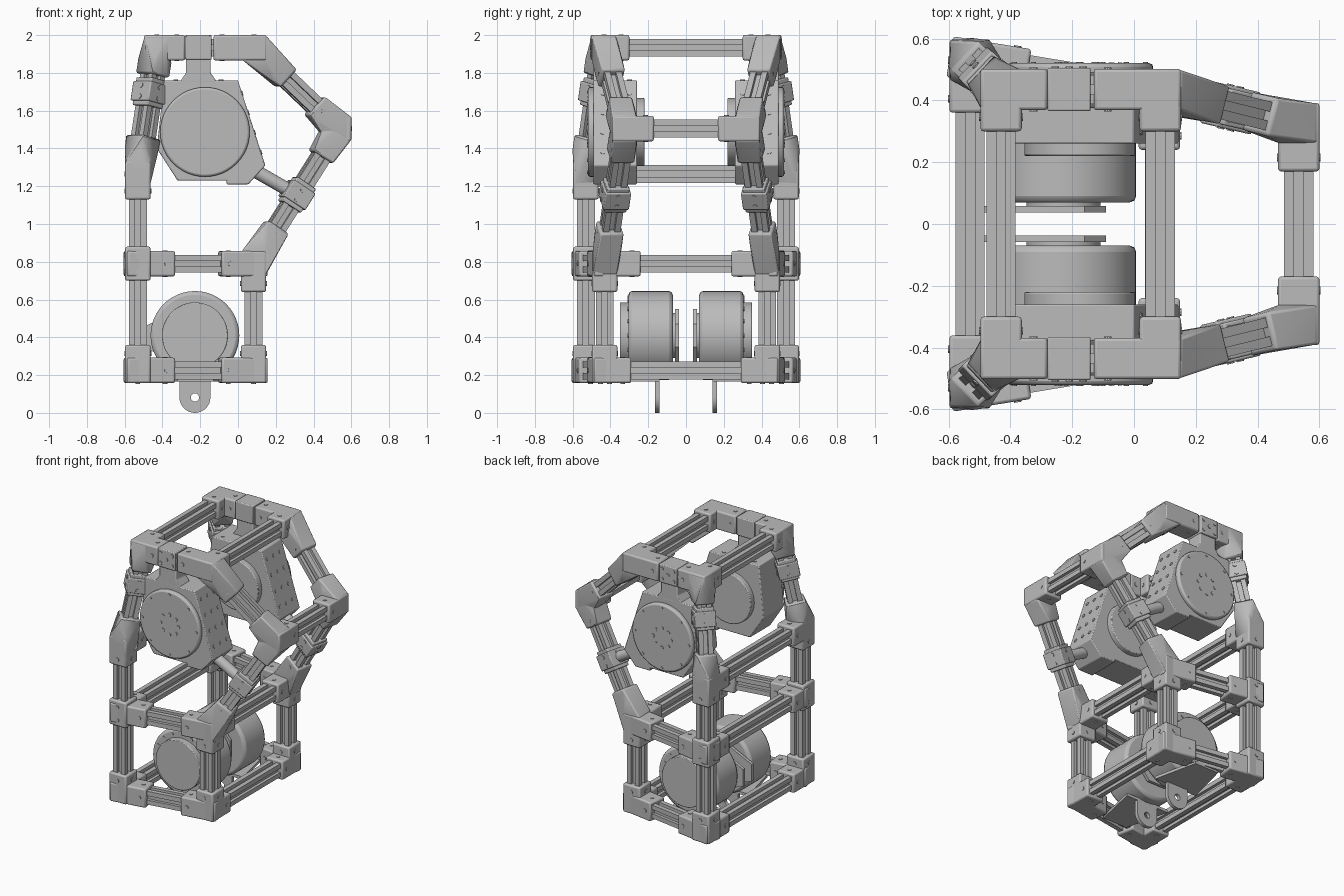
import bpy, bmesh
from math import pi, cos, sin
from mathutils import Vector, Matrix

cube = bpy.data.objects.get("Cube")
if cube:
    bpy.data.objects.remove(cube)

grey = bpy.data.materials.new("machined_grey")
grey.use_nodes = True
tone = (0.5, 0.5, 0.5, 1)
grey.diffuse_color = tone
grey.node_tree.nodes["Principled BSDF"].inputs["Base Color"].default_value = tone

H = 0.067      # half width of a connector sleeve
T = 0.047      # half width of a rail
X, Y, Z = Vector((1, 0, 0)), Vector((0, 1, 0)), Vector((0, 0, 1))
bolts = bmesh.new()


def finish(name, bm, mirror=True, bevel=0.0):
    """Turn a bmesh into an object, mirrored across y when paired."""
    bmesh.ops.recalc_face_normals(bm, faces=bm.faces)
    mesh = bpy.data.meshes.new(name)
    bm.to_mesh(mesh)
    bm.free()
    ob = bpy.data.objects.new(name, mesh)
    bpy.context.collection.objects.link(ob)
    mesh.materials.append(grey)
    bpy.ops.object.select_all(action='DESELECT')
    ob.select_set(True)
    bpy.context.view_layer.objects.active = ob
    bpy.ops.object.shade_smooth_by_angle(angle=0.6)
    if bevel:
        mod = ob.modifiers.new("edge", 'BEVEL')
        mod.width, mod.segments, mod.limit_method = bevel, 2, 'ANGLE'
        mod.angle_limit = 0.6
    if mirror:
        mod = ob.modifiers.new("pair", 'MIRROR')
        mod.use_axis = (False, True, False)
        mod.use_mirror_merge = False
    return ob


def turn(d):
    return d.to_track_quat('Z', 'Y').to_matrix()


def corners(c, rot, half):
    return [c + rot @ Vector((i * half[0], j * half[1], k * half[2]))
            for i in (-1, 1) for j in (-1, 1) for k in (-1, 1)]


def hull(bm, pts):
    part = bmesh.new()
    for p in pts:
        part.verts.new(p)
    res = bmesh.ops.convex_hull(part, input=part.verts)
    inner = [v for v in part.verts if not v.link_faces]
    bmesh.ops.delete(part, geom=inner, context='VERTS')
    bmesh.ops.dissolve_limit(part, angle_limit=0.02, verts=part.verts, edges=part.edges)
    temp = bpy.data.meshes.new("temp")
    part.to_mesh(temp)
    part.free()
    bm.from_mesh(temp)
    bpy.data.meshes.remove(temp)


def cyl(bm, a, b, r, seg=48):
    d = b - a
    m = Matrix.Translation((a + b) / 2) @ turn(d).to_4x4()
    bmesh.ops.create_cone(bm, cap_ends=True, segments=seg, radius1=r, radius2=r,
                          depth=d.length, matrix=m)


def bolt(p, n, r=0.013):
    cyl(bolts, p - n * 0.004, p + n * 0.004, r, 10)


def collar_bolts(c, rot, h):
    for axis in (0, 1):
        for s in (-1, 1):
            n = rot.col[axis] * s
            bolt(c + n * h, n)


def prism(bm, outline, y0, y1):
    """Extrude an x-z outline along y."""
    face = bm.faces.new([bm.verts.new((x, y0, z)) for x, z in outline])
    new = bmesh.ops.extrude_face_region(bm, geom=[face])["geom"]
    bmesh.ops.translate(bm, vec=(0, y1 - y0, 0),
                        verts=[v for v in new if isinstance(v, bmesh.types.BMVert)])


def rail(name, a, b, mirror=True):
    """Slotted square extrusion between two points."""
    bm = bmesh.new()
    rot = turn(b - a)
    side = [(-T, T), (-0.015, T), (-0.015, 0.026), (0.015, 0.026), (0.015, T)]
    loop = []
    for k in range(4):
        c, s = round(cos(k * pi / 2)), round(-sin(k * pi / 2))
        loop += [Vector((x * c - y * s, x * s + y * c, 0)) for x, y in side]
    ends = [[bm.verts.new(p + rot @ v) for v in loop] for p in (a, b)]
    for e in ends:
        bm.faces.new(e)
    n = len(loop)
    for i in range(n):
        j = (i + 1) % n
        bm.faces.new((ends[0][i], ends[0][j], ends[1][j], ends[1][i]))
    finish(name, bm, mirror)


def node(name, p, arms):
    """Corner connector: one sleeve per (direction, length, oblique)."""
    bm = bmesh.new()
    for d, length, oblique in arms:
        d = d.normalized()
        rot = turn(d)
        if oblique:
            pts = corners(p, Matrix.Identity(3), (H * 0.95,) * 3)
            pts += corners(p + d * (length - 0.04), rot, (H * 0.93, H * 0.93, 0.04))
        else:
            pts = corners(p + d * (length - H) / 2, rot, (H, H, (length + H) / 2))
        hull(bm, pts)
        collar_bolts(p + d * (length - 0.045), rot, H * 0.93 if oblique else H)
    finish(name, bm, bevel=0.01)


def clamp(name, p, d):
    """Split collar gripping a strut."""
    bm = bmesh.new()
    d = d.normalized()
    rot = turn(d)
    hull(bm, corners(p, rot, (0.06, 0.06, 0.075)))
    hull(bm, corners(p, rot, (0.07, 0.07, 0.052)))
    for s in (-0.03, 0.03):
        collar_bolts(p + d * s, rot, 0.07)
    finish(name, bm, bevel=0.006)


# Joint positions on the +y side
base_rear, base_front = Vector((-0.53, 0.53, 0.225)), Vector((0.082, 0.43, 0.225))
mid_rear, mid_front = Vector((-0.53, 0.53, 0.79)), Vector((0.082, 0.43, 0.79))
knee = Vector((-0.53, 0.53, 1.265))
top_rear, top_front = Vector((-0.43, 0.435, 1.933)), Vector((0.085, 0.435, 1.933))
elbow = Vector((0.533, 0.325, 1.505))
run = base_front - base_rear

# Rails and struts
for name, a, b in (
        ("base_side_rail", base_rear, base_front), ("mid_side_rail", mid_rear, mid_front),
        ("rear_post", base_rear, knee), ("front_post", base_front, mid_front),
        ("rear_strut", knee, top_rear), ("top_side_rail", top_rear, top_front),
        ("upper_front_strut", top_front, elbow), ("lower_front_strut", elbow, mid_front)):
    rail(name, a, b)
for name, p in (("base_rear", base_rear), ("base_front", base_front), ("mid_rear", mid_rear),
                ("mid_front", mid_front), ("knee", knee), ("top_rear", top_rear),
                ("top_front", top_front), ("elbow", elbow)):
    rail(name + "_cross_rail", p, Vector((p.x, -p.y, p.z)), False)

# Corner connectors
node("base_rear_connector", base_rear, [(Z, 0.135, 0), (run, 0.19, 0), (-Y, 0.17, 0)])
node("base_front_connector", base_front, [(Z, 0.135, 0), (-run, 0.18, 0), (-Y, 0.14, 0)])
node("mid_rear_connector", mid_rear,
     [(Z, 0.09, 0), (-Z, 0.09, 0), (run, 0.19, 0), (-Y, 0.17, 0)])
node("mid_front_connector", mid_front,
     [(-Z, 0.15, 0), (-run, 0.18, 0), (-Y, 0.19, 0), (elbow - mid_front, 0.23, 1)])
node("knee_connector", knee, [(-Z, 0.135, 0), (-Y, 0.17, 0), (top_rear - knee, 0.2, 1)])
node("top_rear_connector", top_rear,
     [(X, 0.15, 0), (-Y, 0.135, 0), (knee - top_rear, 0.15, 1)])
node("top_front_connector", top_front,
     [(-X, 0.215, 0), (-Y, 0.135, 0), (elbow - top_front, 0.24, 1)])
node("elbow_connector", elbow,
     [(-Y, 0.155, 0), (top_front - elbow, 0.18, 1), (mid_front - elbow, 0.18, 1)])

# Strut clamps and the rod bracing the upper drive
clamp("rear_strut_clamp", knee.lerp(top_rear, 0.64), top_rear - knee)
grip = elbow.lerp(mid_front, 0.49)
clamp("front_strut_clamp", grip, elbow - mid_front)
bm = bmesh.new()
cyl(bm, Vector((0.04, 0.385, 1.31)), grip, 0.036, 24)
finish("brace_rod", bm)

# Upper drive: faceted case, outer disc, inner flange
bm = bmesh.new()
case = [(-0.39, 1.76), (0.0, 1.76), (0.145, 1.31), (0.055, 1.21), (-0.06, 1.21),
        (-0.06, 1.23), (-0.32, 1.23), (-0.43, 1.4)]
prism(bm, case, 0.26, 0.49)
finish("upper_drive_case", bm, bevel=0.006)
hub = Vector((-0.175, 0, 1.487))
bm = bmesh.new()
cyl(bm, hub + Y * 0.48, hub + Y * 0.52, 0.237)
finish("upper_drive_disc", bm, bevel=0.012)
bm = bmesh.new()
cyl(bm, hub + Y * 0.22, hub + Y * 0.27, 0.18)
finish("upper_drive_flange", bm, bevel=0.006)
for k in range(8):
    ray = Vector((cos(k * pi / 4), 0, sin(k * pi / 4)))
    bolt(hub + ray * 0.07 + Y * 0.52, Y)
    bolt(hub + ray * 0.212 + Y * 0.52, Y, 0.009)

# Bolt rows on the front and top faces of the case
a, b = Vector((0.0, 0, 1.76)), Vector((0.145, 0, 1.31))
normal = Vector((a.z - b.z, 0, b.x - a.x)).normalized()
for t in (0.15, 0.38, 0.61, 0.84):
    for y in (0.3, 0.37, 0.44):
        bolt(a.lerp(b, t) + Y * y, normal)
for x in (-0.33, -0.21, -0.09):
    bolt(Vector((x, 0.3, 1.76)), Z)

# Hanger wrapping the top rail
bm = bmesh.new()
hull(bm, corners(Vector((-0.21, 0.435, 1.935)), Matrix.Identity(3), (0.07, 0.07, 0.065)))
neck = [(-0.275, 1.88), (-0.145, 1.88), (-0.145, 1.8), (-0.11, 1.75), (-0.31, 1.75), (-0.275, 1.8)]
prism(bm, neck, 0.375, 0.49)
finish("drive_hanger", bm, bevel=0.006)
for x in (-0.255, -0.165):
    for z in (1.9, 1.97):
        bolt(Vector((x, 0.505, z)), Y)
bolt(Vector((-0.21, 0.505, 1.935)), Y)

# Lower drive: drum, outer cap, shaft and inner plate
axle = Vector((-0.228, 0, 0.41))
for name, y0, y1, r, edge in (("lower_drive_drum", 0.07, 0.305, 0.235, 0.02),
                              ("lower_drive_cap", 0.3, 0.35, 0.175, 0.005),
                              ("lower_drive_shaft", 0.045, 0.08, 0.12, 0)):
    bm = bmesh.new()
    cyl(bm, axle + Y * y0, axle + Y * y1, r)
    finish(name, bm, bevel=edge)
for k in range(16):
    ray = Vector((cos(k * pi / 8), 0, sin(k * pi / 8)))
    bolt(axle + ray * 0.2 + Y * 0.305, Y, 0.011)
bm = bmesh.new()
prism(bm, [(-0.49, 0.34), (-0.49, 0.46), (-0.3, 0.55), (-0.16, 0.55),
           (-0.09, 0.47), (-0.09, 0.35), (-0.16, 0.27), (-0.3, 0.27)], 0.037, 0.058)
finish("lower_drive_plate", bm)

# Shelf under the drum, tapering outward to the side rail
bm = bmesh.new()
for z in (0.165, 0.185):
    for x, y in ((-0.4, 0.14), (-0.06, 0.14), (-0.13, 0.46), (-0.32, 0.46)):
        bm.verts.new((x, y, z))
bmesh.ops.convex_hull(bm, input=bm.verts)
finish("drive_shelf", bm)

# Hanging lug with a pin hole
bm = bmesh.new()
rings = []
for y in (0.14, 0.165):
    outer, inner = [], []
    for k in range(32):
        c, s = cos(k * pi / 16), sin(k * pi / 16)
        if s > 0.001:
            x, z = max(-1, min(1, c * 1.42)) * 0.082, min(1, s * 1.42) * 0.095
        else:
            x, z = c * 0.082, s * 0.082
        outer.append(bm.verts.new((-0.228 + x, y, 0.082 + z)))
        inner.append(bm.verts.new((-0.228 + c * 0.022, y, 0.082 + s * 0.022)))
    rings.append((outer, inner))
(o0, i0), (o1, i1) = rings
for k in range(32):
    j = (k + 1) % 32
    for p, q in ((o0, i0), (i0, i1), (i1, o1), (o1, o0)):
        bm.faces.new((p[k], p[j], q[j], q[k]))
finish("pin_lug", bm)

finish("bolts", bolts)
